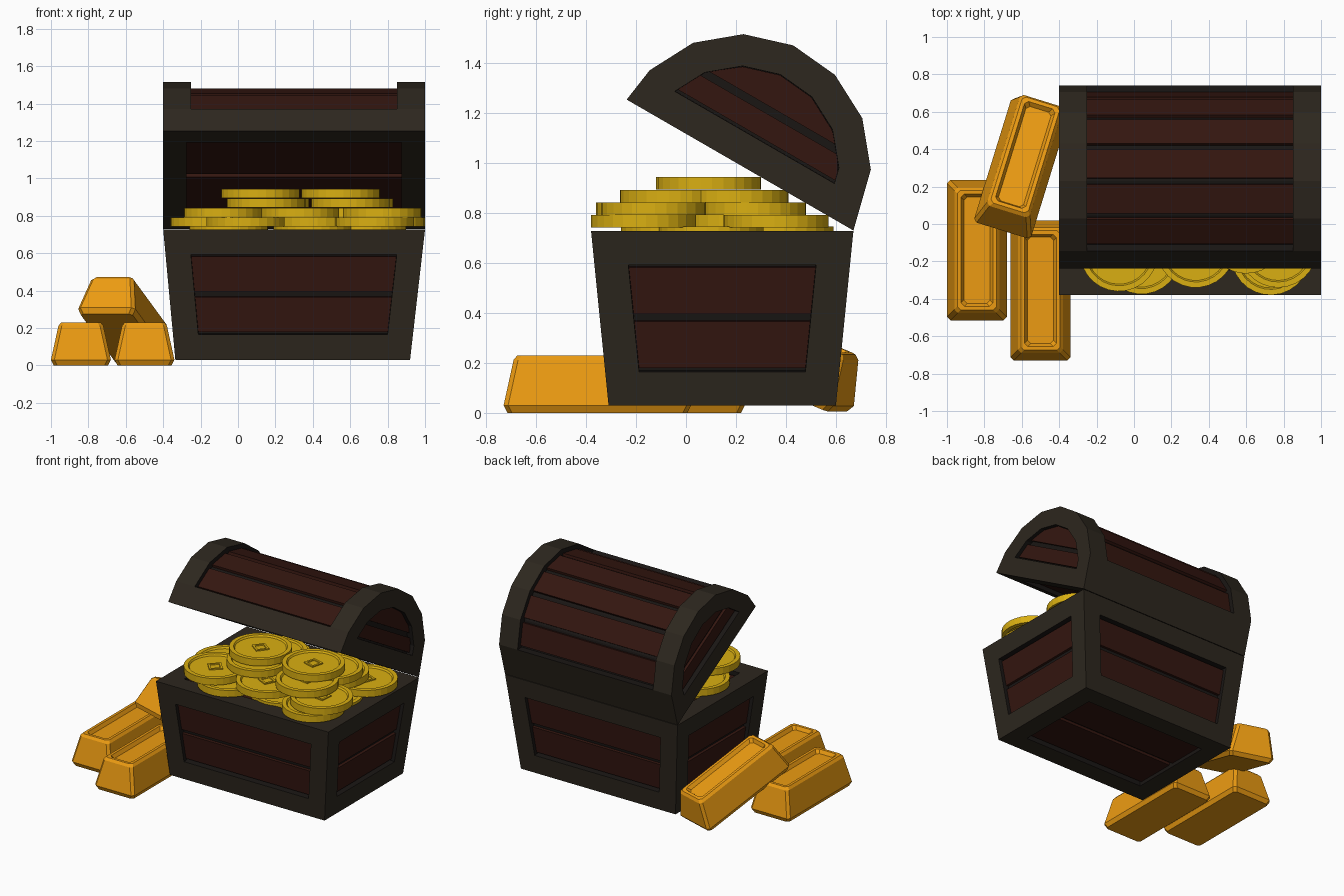
import bpy, bmesh
from math import sin, cos, asin, radians, degrees, pi
from mathutils import Vector, Matrix

if "Cube" in bpy.data.objects:
    bpy.data.objects.remove(bpy.data.objects["Cube"])


def material(name, rgb):
    m = bpy.data.materials.new(name)
    m.diffuse_color = (*rgb, 1)
    m.use_nodes = True
    m.node_tree.nodes["Principled BSDF"].inputs["Base Color"].default_value = m.diffuse_color
    return m


FRAME = material("dark_frame", (0.026, 0.020, 0.013))
GROOVE = material("groove", (0.010, 0.008, 0.007))
WOOD = material("red_wood", (0.034, 0.008, 0.005))
COIN = material("coin_gold", (0.70, 0.43, 0.006))
BAR = material("bar_gold", (0.84, 0.33, 0.006))


def finish(name, bm, mats, matrix=None):
    bmesh.ops.recalc_face_normals(bm, faces=bm.faces)
    me = bpy.data.meshes.new(name)
    bm.to_mesh(me)
    bm.free()
    for m in mats:
        me.materials.append(m)
    ob = bpy.data.objects.new(name, me)
    bpy.context.collection.objects.link(ob)
    if matrix:
        ob.matrix_world = matrix
    return ob


def loft(bm, rings, mi=0):
    """Skin closed rings of points and cap both ends."""
    vs = [[bm.verts.new(p) for p in r] for r in rings]
    n = len(vs[0])
    faces = [bm.faces.new((a[i], a[(i + 1) % n], b[(i + 1) % n], b[i]))
             for a, b in zip(vs, vs[1:]) for i in range(n)]
    faces += [bm.faces.new(vs[0][::-1]), bm.faces.new(vs[-1])]
    for f in faces:
        f.material_index = mi


def prism(bm, pts, vec, mi):
    loft(bm, [pts, [p + vec for p in pts]], mi)


def slabs(bm, a, b, c, d, normal, n, h=0.02, gap=0.03, edge=0.012, mi=2):
    """Lay n planks side by side over the quad a b c d."""
    L = (d - a).length
    for i in range(n):
        t0 = edge / L if i == 0 else i / n + gap / 2 / L
        t1 = 1 - edge / L if i == n - 1 else (i + 1) / n - gap / 2 / L
        prism(bm, [a.lerp(d, t0), b.lerp(c, t0), b.lerp(c, t1), a.lerp(d, t1)], normal * h, mi)


def recess(bm, faces, width, depth):
    """Inset each face and push it inward; original faces become the floor."""
    bmesh.ops.inset_individual(bm, faces=faces, thickness=width, use_even_offset=True)
    walls = bmesh.ops.inset_individual(bm, faces=faces, thickness=0.001, depth=-depth,
                                       use_even_offset=True)["faces"]
    for f in list(walls) + list(faces):
        f.material_index = 1


# chest base: tapered box with recessed plank panels on every side
def rect(x0, x1, y0, y1, z):
    return [Vector(p) for p in ((x0, y0, z), (x1, y0, z), (x1, y1, z), (x0, y1, z))]


bm = bmesh.new()
loft(bm, [rect(-0.335, 0.92, -0.31, 0.60, 0.03), rect(-0.40, 1.0, -0.38, 0.67, 0.727)])
bmesh.ops.recalc_face_normals(bm, faces=bm.faces)
panels = list(bm.faces)
recess(bm, panels, 0.135, 0.045)
bm.normal_update()
quads = []
for f in panels:
    p = [v.co.copy() for v in f.verts]
    rots = [p[i:] + p[:i] for i in range(4)]
    quads.append((min(rots, key=lambda q: abs((q[1] - q[0]).z) * 10 - abs((q[1] - q[0]).x)),
                  f.normal.copy()))
for q, nrm in quads:
    slabs(bm, *q, nrm, 2)
finish("chest_base", bm, [FRAME, GROOVE, WOOD])

# chest lid: faceted half barrel, hinged open 30 degrees
R, HINGE = 0.524, Vector((0, 0.67, 0.73))
D = Vector((0, -cos(pi / 6), 0.5))
N = Vector((0, 0.5, cos(pi / 6)))
X0, X1, X2, X3 = -0.40, -0.25, 0.85, 1.0
CENTRE = HINGE + D * R
PHI = [0, 16.4, 39, 61.5, 84, 106.5, 129, 152, 180]


def arc(x, r, deg):
    a = radians(deg)
    return CENTRE + (D * cos(a) + N * sin(a)) * r + Vector((x, 0, 0))


def lid_ring(x, r):
    outer = [arc(x, R, a) for a in PHI]
    return outer[:2] + [arc(x, r, a) for a in PHI[1:-1]] + outer[-2:]


bm = bmesh.new()
loft(bm, [lid_ring(X0, R), lid_ring(X1, R), lid_ring(X1, R - 0.05),
          lid_ring(X2, R - 0.05), lid_ring(X2, R), lid_ring(X3, R)])
bmesh.ops.remove_doubles(bm, verts=bm.verts, dist=1e-4)
bmesh.ops.recalc_face_normals(bm, faces=bm.faces)
for f in bm.faces:
    c = f.calc_center_median()
    rad = c - CENTRE
    rad.x = 0
    if X1 - 0.01 < c.x < X2 + 0.01 and rad.length < 0.505:
        f.material_index = 1
under = [f for f in bm.faces if f.normal.dot(N) < -0.99
         and abs((f.calc_center_median() - CENTRE).dot(N)) < 0.001]
for f in under:
    f.material_index = 0
bmesh.ops.dissolve_faces(bm, faces=under)
bm.normal_update()
flat = [f for f in bm.faces if abs(f.normal.x) > 0.99 and
        (f.calc_center_median().x < X0 + 0.01 or f.calc_center_median().x > X3 - 0.01)]
flat += [f for f in bm.faces if f.normal.dot(N) < -0.99
         and abs((f.calc_center_median() - CENTRE).dot(N)) < 0.001]
recess(bm, flat, 0.125, 0.045)
# planks on the curved top
for a0, a1 in zip(PHI[1:-2], PHI[2:-1]):
    r = R - 0.052
    mid = (a0 + a1) / 2
    slabs(bm, arc(X1, r, a0), arc(X2, r, a0), arc(X2, r, a1), arc(X1, r, a1),
          arc(0, 1, mid) - CENTRE, 1, edge=0.014)
# planks on the underside
up = N * 0.046
slabs(bm, *[arc(x, R - 0.125, a) + up for x, a in
            ((X0 + 0.125, 0), (X3 - 0.125, 0), (X3 - 0.125, 180), (X0 + 0.125, 180))], -N, 2)
# planks on the two half-round ends
r = R - 0.13
for x, s in ((X0 + 0.046, -1), (X3 - 0.046, 1)):
    lo, hi, cut = (degrees(asin(v / r)) for v in (0.137, 0.232, 0.262))
    prism(bm, [arc(x, r, a) for a in (lo, hi, 180 - hi, 180 - lo)], Vector((0.02 * s, 0, 0)), 2)
    top = [cut] + [a for a in PHI if cut < a < 180 - cut] + [180 - cut]
    prism(bm, [arc(x, r, a) for a in top], Vector((0.02 * s, 0, 0)), 2)
finish("chest_lid", bm, [FRAME, GROOVE, WOOD])


# gold bars: chamfered tapered blocks with a sunken top
def bar(name, matrix):
    def ring(inset, z, c=0.018):
        w, l = 0.16 - inset, 0.375 - inset
        return [Vector((x, y, z)) for x, y in (
            (-w + c, -l), (w - c, -l), (w, -l + c), (w, l - c),
            (w - c, l), (-w + c, l), (-w, l - c), (-w, -l + c))]
    bm = bmesh.new()
    loft(bm, [ring(*p) for p in ((0.015, 0), (0, 0.03), (0.04, 0.212), (0.055, 0.23),
                                 (0.075, 0.23), (0.09, 0.205))])
    finish(name, bm, [BAR], matrix)


bar("gold_bar_left", Matrix.Translation((-0.84, -0.14, 0)))
bar("gold_bar_right", Matrix.Translation((-0.50, -0.355, 0)))
bar("gold_bar_leaning", Matrix.Translation((-0.607, 0.287, 0.14))
    @ Matrix.Rotation(radians(-17.2), 4, 'Z') @ Matrix.Rotation(radians(-22), 4, 'X'))


# coins: rimmed discs with a raised square in the middle
def coin(name, x, y, z, turn):
    def ring(n, r, h):
        return [Vector((r * cos(2 * pi * i / n), r * sin(2 * pi * i / n), h)) for i in range(n)]
    bm = bmesh.new()
    loft(bm, [ring(28, *p) for p in ((0.172, 0.012), (0.18, 0), (0.21, 0), (0.21, 0.05),
                                     (0.18, 0.05), (0.172, 0.038))])
    for s in (1, -1):
        loft(bm, [ring(4, q, 0.025 + s * h) for q, h in ((0.065, 0.010), (0.065, 0.021),
                                                         (0.044, 0.021), (0.042, 0.014))])
    finish(name, bm, [COIN], Matrix.Translation((x, y, z)) @ Matrix.Rotation(turn, 4, 'Z'))


LAYERS = {
    0.696: [(-0.05, 0.10), (0.40, -0.05), (0.69, 0.10), (0.40, 0.38)],
    0.742: [(-0.15, 0.07), (0.04, -0.165), (0.73, -0.17), (0.79, 0.36), (0.40, 0.20), (0.0, 0.36)],
    0.792: [(-0.08, -0.15), (0.33, -0.13), (0.77, -0.13), (0.15, 0.27), (0.62, 0.27)],
    0.843: [(0.15, 0.02), (0.60, -0.055), (0.62, 0.20), (0.17, 0.20)],
    0.894: [(0.12, 0.09), (0.55, 0.09)],
}
k = 0
for z, spots in LAYERS.items():
    for x, y in spots:
        k += 1
        coin(f"coin_{k:02d}", x, y, z, 0.6 + k * 0.37)
